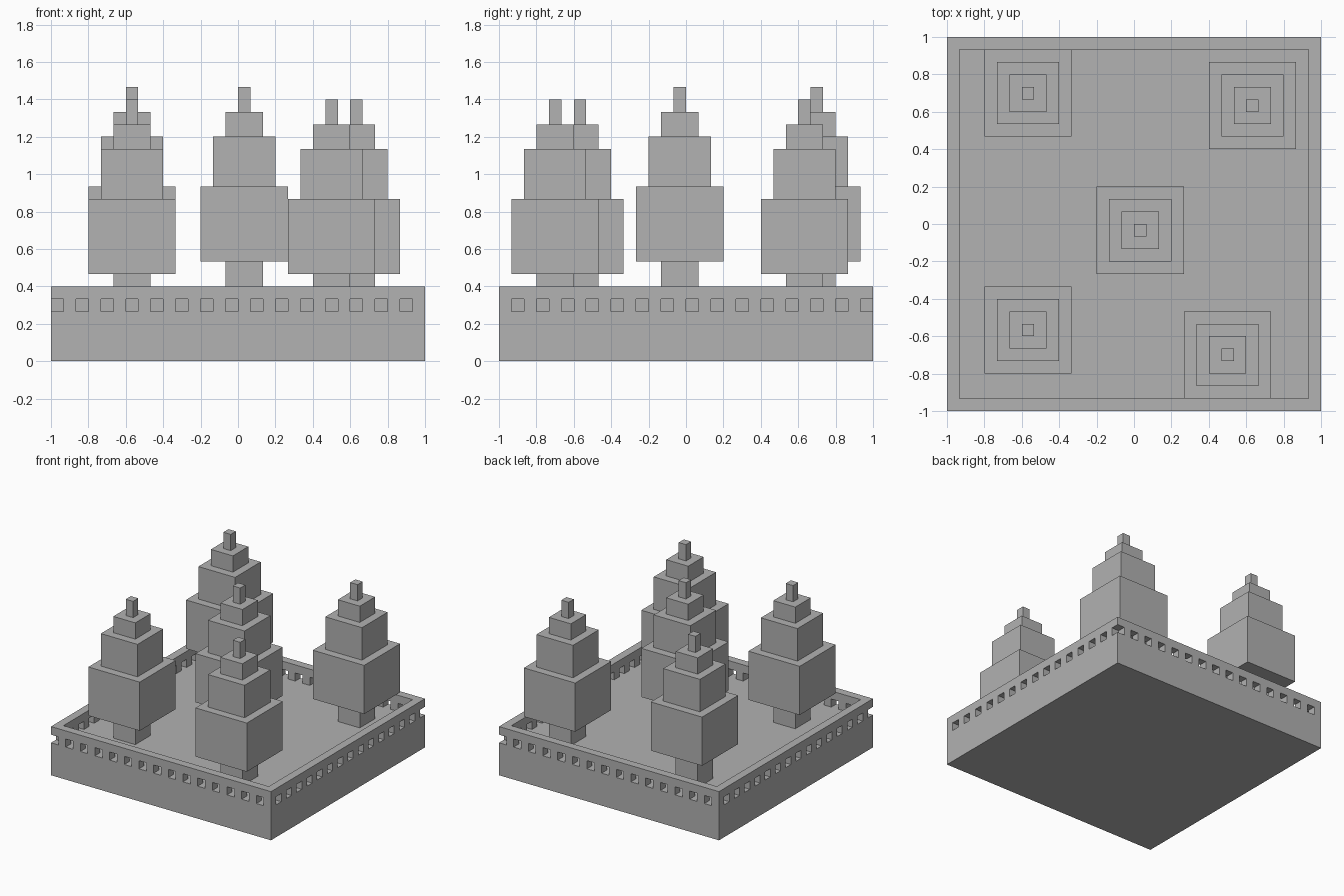
import bpy, bmesh
from mathutils import Vector

U = 1 / 15      # one block
N = 15          # half the platform width in blocks
FLOOR = 4       # floor height in blocks

if "Cube" in bpy.data.objects:
    bpy.data.objects.remove(bpy.data.objects["Cube"], do_unlink=True)

stone = bpy.data.materials.new("grey")
stone.use_nodes = True
grey = (0.445, 0.445, 0.445, 1)
stone.diffuse_color = grey
stone.node_tree.nodes["Principled BSDF"].inputs["Base Color"].default_value = grey


def finish(bm, name, location=(0, 0, 0)):
    bmesh.ops.recalc_face_normals(bm, faces=bm.faces)
    mesh = bpy.data.meshes.new(name)
    bm.to_mesh(mesh)
    bm.free()
    mesh.materials.append(stone)
    obj = bpy.data.objects.new(name, mesh)
    obj.location = Vector(location) * U
    bpy.context.collection.objects.link(obj)
    return obj


def ring(bm, half, z, x=0, y=0):
    """Square loop of four vertices, sized in blocks."""
    return [bm.verts.new(Vector((x + sx * half, y + sy * half, z)) * U)
            for sx, sy in ((-1, -1), (1, -1), (1, 1), (-1, 1))]


def skin(bm, a, b):
    for k in range(4):
        n = (k + 1) % 4
        bm.faces.new((a[k], a[n], b[n], b[k]))


# Platform
bm = bmesh.new()
low, high = ring(bm, N, 0), ring(bm, N, FLOOR)
skin(bm, low, high)
bm.faces.new(low)
bm.faces.new(high)
finish(bm, "platform")

# Wall posts on alternating blocks around the edge, leaving the openings
bm = bmesh.new()
for i in range(2 * N):
    for j in range(2 * N):
        on_edge = i in (0, 2 * N - 1) or j in (0, 2 * N - 1)
        if on_edge and (i + j) % 2:
            x, y = i - N + 0.5, j - N + 0.5
            skin(bm, ring(bm, 0.5, FLOOR, x, y), ring(bm, 0.5, FLOOR + 1, x, y))
finish(bm, "wall_posts")

# Square rail capping the wall
bm = bmesh.new()
loops = [ring(bm, h, z) for h, z in
         ((N, FLOOR + 1), (N, FLOOR + 2), (N - 1, FLOOR + 2), (N - 1, FLOOR + 1))]
for k in range(4):
    skin(bm, loops[k], loops[(k + 1) % 4])
finish(bm, "wall_rail")


def tree(name, x, y, trunk):
    """Stepped tree: each tier is a half width and a height."""
    bm = bmesh.new()
    z, previous = 0, None
    for half, height in ((1.5, trunk), (3.5, 6), (2.5, 4), (1.5, 2), (0.5, 2)):
        bottom, top = ring(bm, half, z), ring(bm, half, z + height)
        if previous:
            skin(bm, previous, bottom)
        skin(bm, bottom, top)
        z, previous = z + height, top
    bm.faces.new(previous)
    finish(bm, name, (x, y, FLOOR))


# Trees
tree("tree_centre", 0.5, -0.5, 4)
tree("tree_back_right", -8.5, 10.5, 4)
tree("tree_back_left", 9.5, 9.5, 3)
tree("tree_front_right", -8.5, -8.5, 3)
tree("tree_front_left", 7.5, -10.5, 3)
